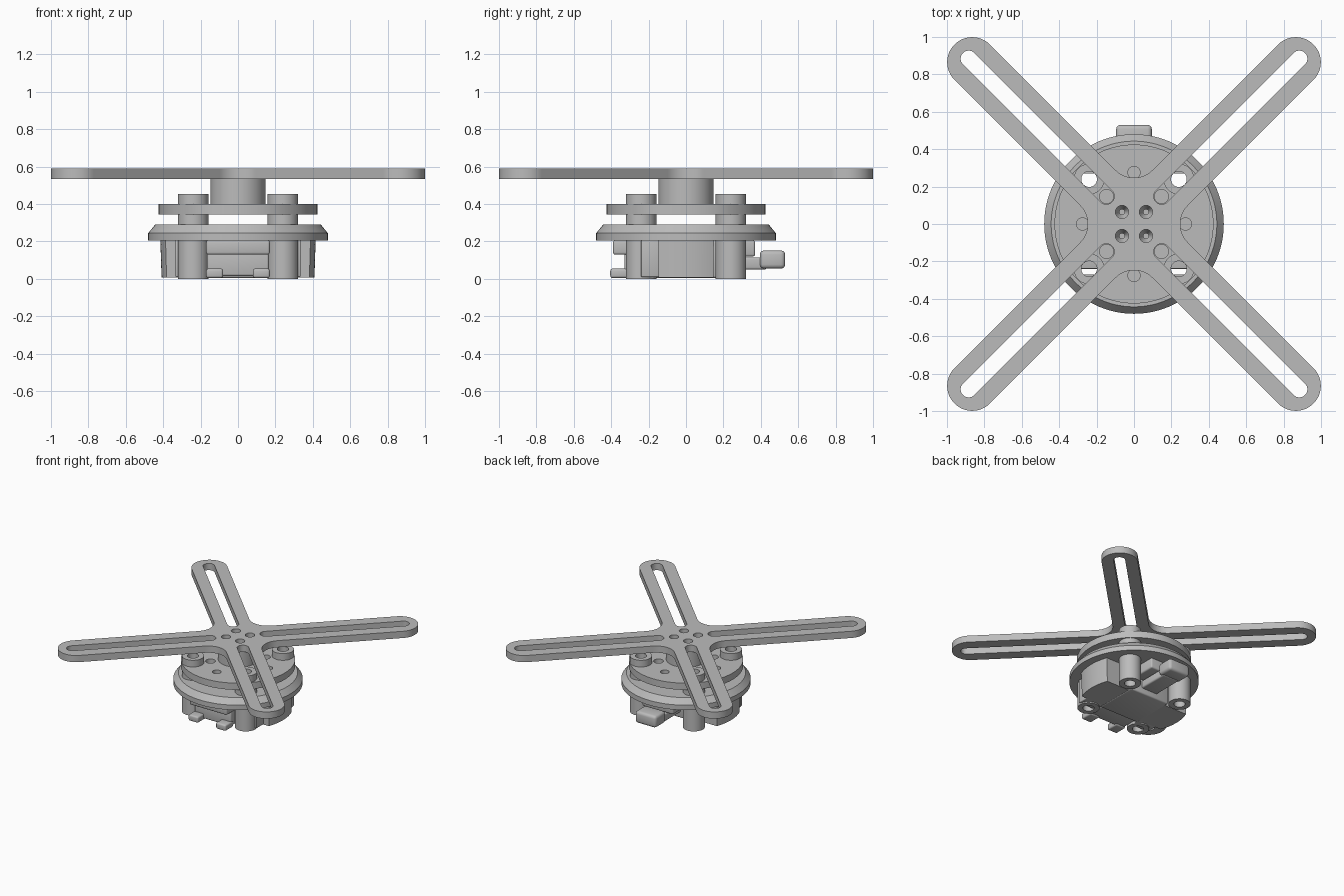
import bpy, bmesh, math
from mathutils import Vector

cube = bpy.data.objects.get("Cube")
if cube:
    bpy.data.objects.remove(cube, do_unlink=True)

grey = bpy.data.materials.new("plain grey")
grey.use_nodes = True
grey.diffuse_color = (0.5, 0.5, 0.5, 1)
grey.node_tree.nodes["Principled BSDF"].inputs["Base Color"].default_value = (0.5, 0.5, 0.5, 1)

QUADS = [(1, 1), (-1, 1), (-1, -1), (1, -1)]
BOSS = 0.24


def finish(name, bm):
    """Turn a bmesh into a shaded object."""
    bmesh.ops.recalc_face_normals(bm, faces=bm.faces)
    mesh = bpy.data.meshes.new(name)
    bm.to_mesh(mesh)
    bm.free()
    mesh.materials.append(grey)
    obj = bpy.data.objects.new(name, mesh)
    bpy.context.collection.objects.link(obj)
    bpy.ops.object.select_all(action='DESELECT')
    obj.select_set(True)
    bpy.context.view_layer.objects.active = obj
    bpy.ops.object.shade_smooth_by_angle(angle=math.radians(30))
    return obj


def arc(x, y, r, start=0, end=360, steps=40):
    count = steps if end - start == 360 else steps + 1
    angles = [math.radians(start + (end - start) * i / steps) for i in range(count)]
    return [(x + r * math.cos(a), y + r * math.sin(a)) for a in angles]


def rotate(points, degrees):
    c, s = math.cos(math.radians(degrees)), math.sin(math.radians(degrees))
    return [(x * c - y * s, x * s + y * c) for x, y in points]


def plate_mesh(loops, z0, z1):
    """Extrude an outline with holes between two heights."""
    curve = bpy.data.curves.new("outline", 'CURVE')
    curve.dimensions, curve.fill_mode = '2D', 'BOTH'
    curve.extrude = (z1 - z0) / 2
    for loop in loops:
        spline = curve.splines.new('POLY')
        spline.points.add(len(loop) - 1)
        for point, (x, y) in zip(spline.points, loop):
            point.co = (x, y, 0, 1)
        spline.use_cyclic_u = True
    helper = bpy.data.objects.new("outline", curve)
    bpy.context.collection.objects.link(helper)
    bpy.context.view_layer.update()
    mesh = bpy.data.meshes.new_from_object(helper.evaluated_get(bpy.context.evaluated_depsgraph_get()))
    bpy.data.objects.remove(helper)
    bm = bmesh.new()
    bm.from_mesh(mesh)
    bpy.data.meshes.remove(mesh)
    bmesh.ops.remove_doubles(bm, verts=bm.verts, dist=0.0001)
    bmesh.ops.translate(bm, verts=bm.verts, vec=(0, 0, (z0 + z1) / 2))
    return bm


def plate(name, loops, z0, z1):
    return finish(name, plate_mesh(loops, z0, z1))


def box(name, low, high, bevel=0.012):
    low, high = Vector(low), Vector(high)
    bm = bmesh.new()
    bmesh.ops.create_cube(bm, size=1)
    for v in bm.verts:
        v.co = (low + high) / 2 + v.co * (high - low)
    bmesh.ops.bevel(bm, geom=bm.edges[:], offset=bevel, segments=3, profile=0.5, affect='EDGES')
    return finish(name, bm)


# Four slotted arms with rounded tips and filleted inner corners
tip, half_width, fillet = 0.865 * math.sqrt(2), 0.134, 0.14
corner = half_width + fillet
outline, slots = [], []
for i in range(4):
    arm = arc(tip, 0, half_width, -90, 90, 24)
    arm += arc(corner, corner, fillet, 270, 180, 12)
    outline += rotate(arm, 45 + 90 * i)
    slot = arc(1.25, 0, 0.043, -90, 90, 16) + arc(0.21, 0, 0.043, 90, 270, 16)
    slots.append(rotate(slot, 45 + 90 * i))
screw_holes = [arc(x * 0.064, y * 0.064, 0.035, steps=24) for x, y in QUADS]
plate("cross_arms", [outline] + slots + screw_holes, 0.535, 0.59)

# Central hub with four blind screw holes
plate("hub", [arc(0, 0, 0.148, steps=64)] + screw_holes, 0.395, 0.535)
for x, y in QUADS:
    bm = bmesh.new()
    bmesh.ops.create_cone(bm, segments=24, radius1=0.014, radius2=0.035, depth=0.05, cap_ends=False)
    bmesh.ops.translate(bm, verts=bm.verts, vec=(x * 0.064, y * 0.064, 0.5))
    finish("screw_hole_countersink", bm)

# Round middle plate with its ring of holes
boss_holes = [arc(x * BOSS, y * BOSS, 0.042, steps=32) for x, y in QUADS]
edge_holes = [rotate(arc(0.275, 0, 0.033, steps=24), 90 * i) for i in range(4)]
inner_holes = [arc(x * 0.147, y * 0.147, 0.037, steps=24) for x, y in QUADS]
plate("middle_plate", [arc(0, 0, 0.425, steps=96)] + boss_holes + edge_holes + inner_holes, 0.345, 0.4)

# Base flange with a chamfered upper rim
plate("flange_rim", [arc(0, 0, 0.48, steps=96)] + boss_holes, 0.205, 0.245)
bm = plate_mesh([arc(0, 0, 0.48, steps=96)] + boss_holes, 0.245, 0.29)
for v in bm.verts:
    if v.co.z > 0.28 and v.co.xy.length > 0.47:
        v.co.xy *= 0.443 / 0.48
finish("flange_chamfer", bm)

# Hollow bosses above and below the flange
for (x, y), hole in zip(QUADS, boss_holes):
    ring = [arc(x * BOSS, y * BOSS, 0.082, steps=40), hole]
    plate("upper_boss", ring, 0.29, 0.455)
    plate("lower_boss", ring, 0, 0.205)

# Lower body: a bar with round ends, plus a central block
bar = arc(0, 0, 0.415, -21, 21, 16) + arc(0, 0, 0.415, 159, 201, 16)
bm = plate_mesh([bar], 0.008, 0.205)
for v in bm.verts:
    if v.co.z < 0.1:
        v.co.xy *= 0.985
finish("lower_bar", bm)
box("central_block", (-0.18, -0.18, 0.005), (0.18, 0.18, 0.205))

# Front socket: upper slab, recessed wall and two prongs
box("front_slab", (-0.17, -0.39, 0.13), (0.17, -0.15, 0.206))
box("front_wall", (-0.165, -0.33, 0.015), (0.165, -0.15, 0.14))
for side in (-1, 1):
    x0, x1 = sorted((side * 0.08, side * 0.17))
    box("front_prong", (x0, -0.405, 0.005), (x1, -0.3, 0.055))
    x0, x1 = sorted((side * 0.17, side * 0.335))
    box("front_web", (x0, -0.24, 0.01), (x1, -0.14, 0.206), 0.006)

# Rear latch with a push tab
box("rear_block", (-0.14, 0.15, 0.12), (0.14, 0.37, 0.206))
box("latch_strip", (-0.075, 0.15, 0.05), (0.075, 0.43, 0.115))
box("latch_tab", (-0.095, 0.395, 0.055), (0.095, 0.53, 0.152), 0.022)
